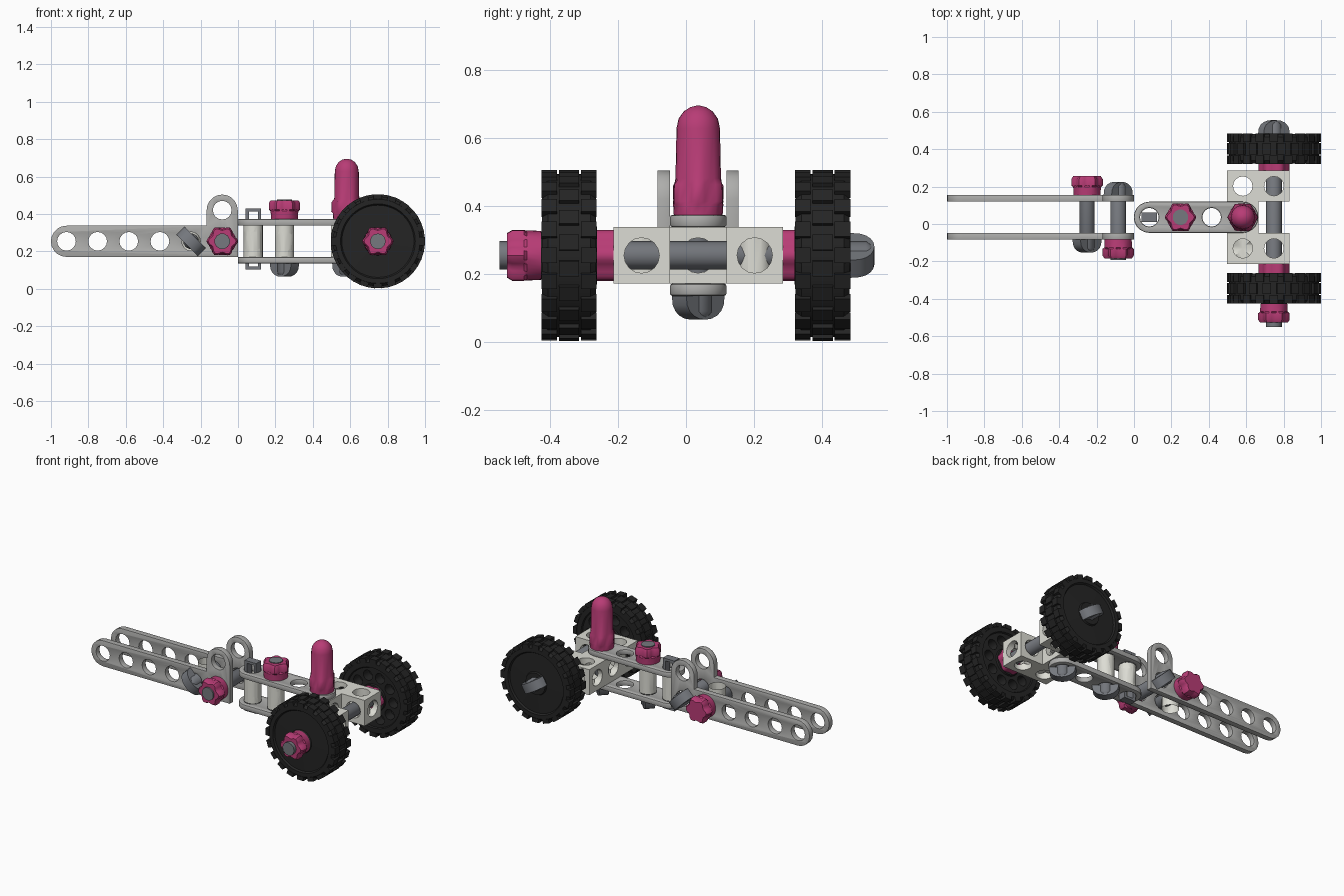
import bpy, bmesh
from math import sin, cos, pi, radians
from mathutils import Matrix, Vector

if "Cube" in bpy.data.objects:
    bpy.data.objects.remove(bpy.data.objects["Cube"])

P, R, T = 0.1665, 0.0833, 0.036        # hole pitch, half width, bar thickness
CY, CZ = 0.036, 0.254                  # centre line of the chassis
AXES = {'X': Vector((1, 0, 0)), 'Y': Vector((0, 1, 0)), 'Z': Vector((0, 0, 1))}


def X(k):
    return -0.917 + P * k


def material(name, *rgb):
    m = bpy.data.materials.new(name)
    m.diffuse_color = (*rgb, 1)
    m.use_nodes = True
    m.node_tree.nodes["Principled BSDF"].inputs["Base Color"].default_value = m.diffuse_color
    return m


PINK = material("pink", 0.48, 0.045, 0.18)
BLACK = material("rubber", 0.018, 0.018, 0.018)
WHITE = material("off_white", 0.72, 0.72, 0.66)
GREY = material("bar_grey", 0.42, 0.42, 0.41)
STEEL = material("steel", 0.18, 0.19, 0.21)


def frame(pos, axis, spin=0):
    rot = Vector(axis).to_track_quat('Z', 'Y').to_matrix().to_4x4()
    return Matrix.Translation(pos) @ rot @ Matrix.Rotation(spin, 4, 'Z')


def finish(name, bm, mat=None, smooth=35):
    bmesh.ops.recalc_face_normals(bm, faces=bm.faces)
    me = bpy.data.meshes.new(name)
    bm.to_mesh(me)
    bm.free()
    if mat:
        me.materials.append(mat)
    me.shade_smooth()
    me.set_sharp_from_angle(angle=radians(smooth))
    ob = bpy.data.objects.new(name, me)
    bpy.context.collection.objects.link(ob)
    return ob


def add_cylinder(bm, pos, axis, r, length, n=16):
    bmesh.ops.create_cone(bm, cap_ends=True, segments=n, radius1=r, radius2=r,
                          depth=length, matrix=frame(pos, axis))


def add_box(bm, matrix, size):
    bmesh.ops.create_cube(bm, size=1, matrix=matrix @ Matrix.Diagonal((*size, 1)))


def add_prism(bm, pts, matrix, depth):
    face = bm.faces.new([bm.verts.new(matrix @ Vector((u, v, 0))) for u, v in pts])
    out = bmesh.ops.extrude_face_region(bm, geom=[face])
    verts = [g for g in out['geom'] if isinstance(g, bmesh.types.BMVert)]
    bmesh.ops.translate(bm, verts=verts, vec=matrix.to_3x3() @ Vector((0, 0, depth)))


def add_lathe(bm, profile, matrix, n=24):
    """Rings of (radius, height, six-lobe depth), capped at both ends."""
    rings = []
    for r, h, lobe in profile:
        ring = []
        for i in range(n):
            a = 2 * pi * i / n
            q = r - lobe * (1 - cos(6 * a)) / 2
            ring.append(bm.verts.new(matrix @ Vector((q * cos(a), q * sin(a), h))))
        rings.append(ring)
    for a, b in zip(rings, rings[1:]):
        for i in range(n):
            j = (i + 1) % n
            bm.faces.new((a[i], a[j], b[j], b[i]))
    bm.faces.new(rings[0])
    bm.faces.new(rings[-1])


def drill(ob, holes, bevel=0):
    """holes: (position, axis, radius, length); one boolean per axis."""
    cutters = []
    for axis, vec in AXES.items():
        mine = [h for h in holes if h[1] == axis]
        if mine:
            bm = bmesh.new()
            for pos, _, r, length in mine:
                add_cylinder(bm, pos, vec, r, length)
            cut = finish("hole_cutter", bm)
            cut.hide_render = True
            cutters.append(cut)
            mod = ob.modifiers.new("holes", 'BOOLEAN')
            mod.operation, mod.solver, mod.object = 'DIFFERENCE', 'EXACT', cut
    if bevel:
        mod = ob.modifiers.new("edges", 'BEVEL')
        mod.width, mod.segments, mod.angle_limit = bevel, 2, radians(50)
    deps = bpy.context.evaluated_depsgraph_get()
    me = bpy.data.meshes.new_from_object(ob.evaluated_get(deps))
    ob.modifiers.clear()
    ob.data = me
    me.shade_smooth()
    me.set_sharp_from_angle(angle=radians(35))
    for cut in cutters:
        bpy.data.objects.remove(cut)


def arc(cx, cy, a0, a1, r=R, n=10):
    return [(cx + r * cos(radians(a0 + (a1 - a0) * i / n)),
             cy + r * sin(radians(a0 + (a1 - a0) * i / n))) for i in range(n + 1)]


# Chassis beam, drilled on every side
bm = bmesh.new()
mid = (X(3.5) + 2 * P, CY, CZ)
add_box(bm, Matrix.Translation(mid), (4 * P, 2 * R, 2 * R))
beam = finish("chassis_beam", bm, WHITE)
holes = [((X(k), CY, CZ), ax, 0.052, 0.4) for k in (4, 5, 6, 7) for ax in 'YZ']
drill(beam, holes + [(mid, 'X', 0.052, 1)])

# U-shaped axle block
bm = bmesh.new()
xa, xb, xc = X(7.5) + P, X(8.5) + P, X(9.5) + P
u = [(xa, -1.5), (xc, -1.5), (xc, -.5), (xb, -.5), (xb, .5), (xc, .5), (xc, 1.5), (xa, 1.5)]
add_prism(bm, [(x, CY + k * P) for x, k in u], Matrix.Translation((0, 0, CZ - R)), 2 * R)
block = finish("axle_block", bm, WHITE)
holes = [((X(9), CY + k * P, CZ), 'Z', 0.052, 0.4) for k in (-1, 0, 1)]
holes += [((X(10), CY + k * P, CZ), 'Z', 0.052, 0.4) for k in (-1, 1)]
holes += [((X(9.5), CY + k * P, CZ), 'X', 0.052, 0.8) for k in (-1, 0, 1)]
holes += [((X(k), CY, CZ), 'Y', 0.052, 0.9) for k in (9, 10)]
drill(block, holes)

# Flat four-hole bars above and below the beam
x0, x1 = X(6), X(9)
for name, z in (("top_bar", CZ + R), ("bottom_bar", CZ - R - T)):
    bm = bmesh.new()
    pts = arc(x0, CY, 90, 270) + arc(x1, CY, -90, 90)
    add_prism(bm, pts, Matrix.Translation((0, 0, z)), T)
    drill(finish(name, bm, GREY), [((X(k), CY, z), 'Z', 0.05, 0.2) for k in (6, 7, 8, 9)], 0.007)

# Long L-shaped side bars
flip = Matrix.Rotation(pi / 2, 4, 'X')
for name, y in (("front_side_bar", CY - R), ("back_side_bar", CY + R + T)):
    bm = bmesh.new()
    xr = X(5)
    pts = arc(X(0), CZ, 90, 270) + [(xr + R, CZ - R)] + arc(xr, CZ + P, 0, 180) + [(xr - R, CZ + R)]
    add_prism(bm, pts, Matrix.Translation((0, y, 0)) @ flip, T)
    holes = [((X(k), y, CZ), 'Y', 0.05, 0.2) for k in range(6)]
    drill(finish(name, bm, GREY), holes + [((xr, y, CZ + P), 'Y', 0.05, 0.2)], 0.007)


def bolt(name, pos, axis, length, spin=radians(45)):
    """Wing-headed bolt: head sits at pos, shaft runs back along -axis."""
    bm = bmesh.new()
    m = frame(pos, axis, spin)
    head = [(0.08 * cos(pi * i / 10), 0.07 * sin(pi * i / 10) ** 0.8) for i in range(11)]
    add_prism(bm, head, m @ Matrix.Translation((0, 0.03, 0)) @ flip, 0.06)
    add_lathe(bm, [(0.042, -length, 0), (0.042, 0.045, 0), (0.03, 0.062, 0)], m, 12)
    finish(name, bm, STEEL)


def nut(name, pos, axis):
    bm = bmesh.new()
    prof = [(0.072, 0, 0), (0.074, 0.042, 0), (0.084, 0.05, 0.018),
            (0.084, 0.085, 0.018), (0.074, 0.1, 0.016)]
    add_lathe(bm, prof, frame(pos, axis), 36)
    finish(name, bm, PINK)


# Bolts and nuts
F, B = CY - R - T, CY + R + T
TOP, BOT = CZ + R + T, CZ - R - T
bolt("side_bolt_right", (X(5), B, CZ), (0, 1, 0), B - F + 0.11)
nut("side_nut_right", (X(5), F, CZ), (0, -1, 0))
bolt("side_bolt_left", (X(4), F, CZ), (0, -1, 0), B - F + 0.09, radians(-45))
nut("side_nut_left", (X(4), B, CZ), (0, 1, 0))
bolt("centre_bolt", (X(7), CY, BOT), (0, 0, -1), TOP - BOT + 0.105)
nut("centre_nut", (X(7), CY, TOP), (0, 0, 1))
bolt("peg_bolt", (X(9), CY, BOT), (0, 0, -1), TOP - BOT + 0.05)

# Driver peg with lobed foot and domed top
bm = bmesh.new()
prof = [(0.072, 0, 0), (0.074, 0.03, 0), (0.083, 0.04, 0.016), (0.081, 0.09, 0.016),
        (0.067, 0.108, 0), (0.064, 0.255, 0)]
prof += [(0.064 * cos(radians(a)), 0.255 + 0.067 * sin(radians(a)), 0) for a in (25, 48, 68, 84)]
add_lathe(bm, prof, frame((X(9), CY, TOP), (0, 0, 1)))
finish("driver_peg", bm, PINK)

# Slotted clip through the first bar hole
bm = bmesh.new()
for s in (-1, 1):
    add_box(bm, Matrix.Translation((X(6) + s * 0.033, CY, CZ + 0.012)), (0.018, 0.05, 0.328))
    add_box(bm, Matrix.Translation((X(6), CY, CZ + 0.012 + s * 0.156)), (0.084, 0.05, 0.016))
finish("slotted_clip", bm, STEEL)

# Axle with head and end nut
W = 0.165
YB, YF = 0.32, -0.262
bolt("wheel_axle", (X(10), YB + W, CZ), (0, 1, 0), YB + W + 0.55, radians(30))
nut("axle_end_nut", (X(10), YF - W, CZ), (0, -1, 0))

# Wheels, spacers and tread
for side, s, y, inner in (("front", -1, YF, CY - 1.5 * P), ("back", 1, YB, CY + 1.5 * P)):
    m = frame((X(10), y, CZ), (0, s, 0))
    bm = bmesh.new()
    add_lathe(bm, [(0.083, 0, 0.012), (0.083, abs(y - inner), 0.012)],
              frame((X(10), inner, CZ), (0, s, 0)), 36)
    finish(side + "_spacer", bm, PINK)
    bm = bmesh.new()
    add_lathe(bm, [(0.085, 0, 0), (0.088, 0.012, 0), (0.19, 0.012, 0), (0.195, 0.003, 0),
                   (0.225, 0.003, 0), (0.24, 0.02, 0), (0.24, W - 0.02, 0), (0.225, W - 0.003, 0),
                   (0.2, W - 0.003, 0), (0.193, W - 0.014, 0), (0.075, W - 0.01, 0),
                   (0.07, W, 0)], m, 48)
    wheel = finish(side + "_wheel", bm, BLACK)
    ring = [2 * pi * i / 10 for i in range(10)]
    drill(wheel, [((X(10) + 0.14 * cos(a), y, CZ + 0.14 * sin(a)), 'Y', 0.033, 0.15) for a in ring])
    bm = bmesh.new()
    N = 20
    for i in range(N):
        for h, w, shift in ((0.024, 0.046, 0), (W / 2, 0.06, 0.5), (W - 0.024, 0.046, 0)):
            lug = m @ Matrix.Rotation(2 * pi * (i + shift) / N, 4, 'Z') @ Matrix.Translation((0.238, 0, h))
            add_box(bm, lug, (0.026, 0.046, w))
    finish(side + "_tread", bm, BLACK)
